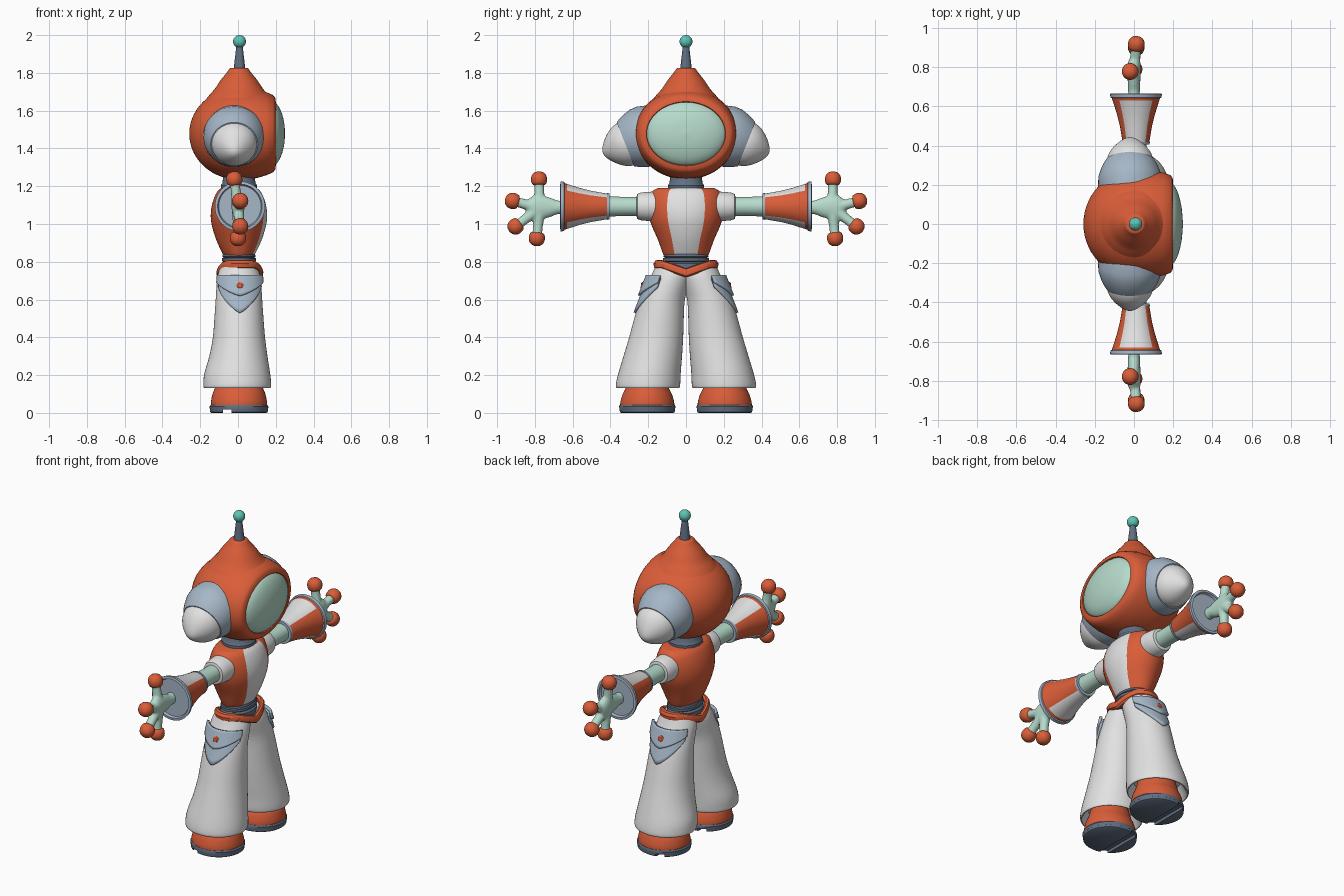
import bpy, bmesh, math
from mathutils import Matrix, Vector

cube = bpy.data.objects.get("Cube")
if cube:
    bpy.data.objects.remove(cube, do_unlink=True)


def material(name, r, g, b):
    m = bpy.data.materials.new(name)
    m.use_nodes = True
    m.diffuse_color = (r, g, b, 1)
    m.node_tree.nodes["Principled BSDF"].inputs["Base Color"].default_value = (r, g, b, 1)
    return m


ORANGE = material("orange", .70, .11, .04)
WHITE = material("white", .76, .76, .76)
BLUE = material("pale_blue_grey", .38, .47, .57)
SLATE = material("slate", .12, .16, .22)
MINT = material("mint", .47, .71, .60)
TEAL = material("teal", .11, .56, .46)

# Orientation of a loft: its local z runs along world x or world y
ALONG_X = Matrix(((0, 0, 1), (1, 0, 0), (0, 1, 0))).to_4x4()
ALONG_Y = Matrix(((0, 1, 0), (0, 0, 1), (1, 0, 0))).to_4x4()
SIDES = (("left", 1), ("right", -1))
MADE = []


def mirror(s):
    return Matrix.Diagonal((1, s, 1, 1))


def aim(start, direction):
    turn = Vector(direction).to_track_quat('Z', 'Y').to_matrix().to_4x4()
    return Matrix.Translation(start) @ turn


def refine(rings, n):
    """Smooth the profile with a Catmull-Rom curve."""
    out = []
    for i in range(len(rings) - 1):
        p = [rings[max(0, min(len(rings) - 1, i + k))] for k in (-1, 0, 1, 2)]
        for j in range(n):
            t = j / n
            out.append([max(.5 * (2 * b + (c - a) * t + (2 * a - 5 * b + 4 * c - d) * t ** 2
                                  + (3 * b - a - 3 * c + d) * t ** 3), 0 if q in (1, 2) else -9)
                        for q, (a, b, c, d) in enumerate(zip(*p))])
    return out + [rings[-1]]


def finish(bm, name, mats, matrix=None):
    bmesh.ops.remove_doubles(bm, verts=bm.verts, dist=.0003)
    if matrix:
        bm.transform(matrix)
    bmesh.ops.recalc_face_normals(bm, faces=bm.faces)
    me = bpy.data.meshes.new(name)
    bm.to_mesh(me)
    bm.free()
    ob = bpy.data.objects.new(name, me)
    bpy.context.collection.objects.link(ob)
    for m in mats:
        me.materials.append(m)
    MADE.append(ob)
    return ob


def add_loft(bm, rings, segs=48, caps=True, rule=None, matrix=None):
    """Rings are (height, radius a, radius b, centre a, centre b)."""
    loops = []
    for z, ra, rb, ca, cb in rings:
        loop = []
        for i in range(segs):
            a = math.tau * i / segs
            co = Vector((ca + ra * math.cos(a), cb + rb * math.sin(a), z))
            loop.append(bm.verts.new(matrix @ co if matrix else co))
        loops.append(loop)
    for k in range(len(loops) - 1):
        for i in range(segs):
            j = (i + 1) % segs
            f = bm.faces.new((loops[k][i], loops[k][j], loops[k + 1][j], loops[k + 1][i]))
            if rule:
                f.material_index = rule((rings[k][0] + rings[k + 1][0]) / 2, math.tau * (i + .5) / segs)
    if caps:
        for loop, ring in ((loops[0], rings[0]), (loops[-1], rings[-1])):
            if ring[1] > .001:
                bm.faces.new(loop)


def full(rings):
    """Complete short rings: (h, r) or (h, a, b) to five values."""
    return [(r[0], r[1], r[1], 0, 0) if len(r) == 2 else tuple(r) + (0,) * (5 - len(r)) for r in rings]


def loft(name, rings, mats, matrix=None, smooth=1, segs=48, caps=True, rule=None):
    rings = full(rings)
    bm = bmesh.new()
    add_loft(bm, refine(rings, smooth) if smooth > 1 else rings, segs, caps, rule)
    return finish(bm, name, mats, matrix)


def ball(steps=10):
    return [(-math.cos(math.pi * i / steps), math.sin(math.pi * i / steps)) for i in range(steps + 1)]


# Head shell, visor, crown and antenna
HEAD = Matrix.Translation((0, 0, 1.478)) @ ALONG_X
back = [(-.258 * math.cos(a), .27 * math.sin(a), .242 * math.sin(a))
        for a in (math.pi / 2 * i / 14 for i in range(15))]
loft("head_shell", back + [(.05, .272, .24), (.1, .27, .235), (.15, .262, .22), (.185, .25, .205),
                           (.197, .235, .19), (.2, .21, .17), (.18, .2, .16)], [ORANGE], HEAD, segs=64)
loft("visor", [(.17, .209, .168), (.195, .207, .166), (.222, .165, .132), (.242, .09, .072),
               (.25, 0, 0)], [MINT], HEAD, smooth=4, segs=64)
loft("head_crown", [(1.64, .19), (1.685, .155), (1.715, .128), (1.76, .098), (1.8, .066), (1.82, .052),
                    (1.826, .045)], [ORANGE], Matrix.Translation((.005, 0, 0)), smooth=3)
loft("antenna_rod", [(1.82, .031), (1.94, .017)], [SLATE], Matrix.Translation((.008, 0, 0)), segs=24)
loft("antenna_ball", ball(14), [TEAL],
     Matrix.Translation((.008, 0, 1.966)) @ Matrix.Scale(.034, 4), segs=24)

# Neck, torso with front stripe, waist
loft("neck", [(1.16, .085), (1.175, .085), (1.19, .096), (1.205, .096), (1.215, .088), (1.26, .082)],
     [SLATE], Matrix.Translation((.005, 0, 0)))
loft("torso", [(.83, .078, .115), (.85, .09, .125), (.92, .122, .15), (1.0, .145, .185), (1.06, .149, .198),
               (1.12, .138, .198), (1.17, .116, .182), (1.19, .095, .15)],
     [ORANGE, WHITE], Matrix.Translation((.005, 0, 0)), smooth=3,
     rule=lambda t, a: int(math.cos(a) > math.cos(math.pi / 6)))
loft("waist", [(.73, .1, .11), (.79, .095, .115), (.8, .085, .11), (.805, .09, .122), (.82, .09, .122),
               (.823, .08, .11), (.827, .088, .12), (.842, .085, .115)],
     [SLATE], Matrix.Translation((.005, 0, 0)))

# Belt dipping to a point at front and back
belt = loft("belt", [(.765, .1, .14), (.762, .112, .155), (.77, .122, .169), (.79, .124, .172),
                     (.806, .117, .163), (.81, .106, .148), (.802, .096, .136), (.765, .1, .14)],
            [ORANGE], Matrix.Translation((.01, 0, 0)), caps=False, segs=64)
for v in belt.data.vertices:
    v.co.z -= .045 * max(0, 1 - abs(v.co.y) / .13)


def hip_flap(name, s, top, point, corner, offset):
    """Pointed cloth flap wrapped round the outside of the hip."""
    bm = bmesh.new()
    n, m = 24, 8
    grid = []
    for i in range(n + 1):
        u = 2 * i / n - 1
        a = math.radians(64) * u
        low = point + (corner - point) * abs(u) ** 1.3
        row = []
        for j in range(m + 1):
            z = top + (low - top) * j / m
            k = (.72 - z) / .19
            row.append(bm.verts.new((.01 + (.112 + .012 * k + offset) * math.sin(a),
                                     .085 + .052 * k + (.105 + .022 * k + offset) * math.cos(a), z)))
        grid.append(row)
    for i in range(n):
        for j in range(m):
            bm.faces.new((grid[i][j], grid[i + 1][j], grid[i + 1][j + 1], grid[i][j + 1]))
    ob = finish(bm, name, [BLUE], mirror(s))
    mod = ob.modifiers.new("thickness", 'SOLIDIFY')
    mod.thickness, mod.offset = .016, 0


FINGERS = ((-.02, .778, 1.24), (.012, .92, 1.123), (.012, .905, .985), (0, .79, .921))

for side, s in SIDES:
    M = mirror(s)

    # Ear cup and pointed cap
    ear = M @ aim((-.02, .2, 1.47), (0, .93, -.37))
    loft("ear_cup_" + side, [(-.05, .15), (.0, .163), (.04, .162), (.08, .15), (.11, .137), (.13, .125),
                             (.13, .112)], [BLUE], ear)
    loft("ear_cap_" + side, [(.11, .119), (.135, .119), (.17, .107), (.205, .082), (.235, .05), (.254, .02),
                             (.258, 0)], [WHITE], ear, smooth=3)

    # Shoulder, arm and flared cuff
    arm = M @ Matrix.Translation((.01, 0, 1.093)) @ ALONG_Y
    loft("shoulder_" + side, [(.15, .08), (.2, .077), (.24, .073), (.258, .066), (.262, .05)], [WHITE], arm)
    loft("arm_" + side, [(.2, .052), (.3, .05), (.43, .054)], [MINT], arm, smooth=3)
    loft("cuff_" + side, [(.415, .067), (.43, .07), (.5, .082), (.56, .097), (.63, .119), (.645, .124)],
         [ORANGE, WHITE], arm,
         rule=lambda t, a: int(abs(math.cos(a)) > abs(math.sin(a)) and t < .635))
    loft("cuff_inner_ring_" + side, [(.405, .06), (.405, .069), (.418, .071), (.418, .06)], [BLUE], arm)
    loft("cuff_outer_ring_" + side, [(.642, .12), (.645, .13), (.664, .133), (.666, .118), (.652, .112)],
         [BLUE], arm)

    # Hand: palm and fingers fused into one skin, with ball tips
    bm = bmesh.new()
    palm = full([(.63, .036, .03), (.68, .036, .03), (.72, .052, .032), (.77, .066, .034), (.81, .062, .034),
                 (.84, .04, .026), (.85, 0, 0)])
    add_loft(bm, palm, 24, matrix=M @ Matrix.Translation((.0, 0, 1.088)) @ ALONG_Y)
    root = Vector((0, .775, 1.083))
    for i, tip in enumerate(FINGERS):
        d = Vector(tip) - root
        size = d.length
        finger = M @ aim(root, d)
        add_loft(bm, full([(0, .034), (size * .5, .027), (size * .75, .026), (size, .03)]), 16, matrix=finger)
        cap = [(size - .034, .026), (size - .028, .037), (size - .005, .043), (size + .018, .038),
               (size + .034, .022), (size + .039, 0)]
        loft("fingertip_%d_%s" % (i + 1, side), cap, [ORANGE], finger, smooth=2, segs=24)
    hand = finish(bm, "hand_" + side, [MINT])
    fuse = hand.modifiers.new("fuse", 'REMESH')
    fuse.mode, fuse.voxel_size, fuse.use_smooth_shade = 'VOXEL', .007, True
    soften = hand.modifiers.new("soften", 'SMOOTH')
    soften.factor, soften.iterations = .5, 6

    # Flared trouser leg, open and hollow at the hem
    loft("trouser_leg_" + side,
         [(.2, .13, .13, 0, .2), (.137, .165, .155, -.003, .2), (.135, .178, .168, -.004, .202),
          (.16, .179, .17, -.004, .2), (.21, .174, .165, -.004, .193), (.3, .154, .155, .002, .176),
          (.4, .138, .143, .005, .158), (.5, .13, .131, .005, .143), (.6, .123, .119, .005, .125),
          (.68, .118, .112, .005, .095), (.73, .112, .106, .005, .076), (.775, .095, .095, .005, .068)],
         [WHITE], M, smooth=3)

    # Hip flaps and button
    hip_flap("hip_pocket_" + side, s, .715, .53, .665, .006)
    hip_flap("hip_flap_" + side, s, .727, .62, .69, .018)
    loft("hip_button_" + side, [(0, .02), (.012, .019), (.017, .012)], [ORANGE],
         M @ aim((.01, .222, .672), (0, 1, .15)), segs=12)

    # Boot, sole and split tread
    foot = M @ Matrix.Translation((.005, .205, 0))
    loft("boot_" + side, [(.035, .148, .143), (.06, .148, .142), (.1, .14, .13), (.13, .128, .115),
                          (.19, .11, .1)], [ORANGE], foot, smooth=3)
    loft("sole_" + side, [(.018, .154, .147), (.034, .156, .149), (.042, .15, .145)], [SLATE], foot)
    for part, x, keep in (("heel", -.085, -1), ("toe", -.04, 1)):
        bm = bmesh.new()
        add_loft(bm, full([(0, .146, .139), (.004, .152, .145), (.02, .154, .147)]))
        cut = bmesh.ops.bisect_plane(bm, geom=bm.verts[:] + bm.edges[:] + bm.faces[:], plane_co=(x, 0, 0),
                                     plane_no=(-keep, 0, 0), clear_outer=True)
        bmesh.ops.holes_fill(bm, edges=[e for e in bm.edges if e.is_boundary])
        finish(bm, "%s_tread_%s" % (part, side), [SLATE], foot)

# Smooth shading with crisp edges
bpy.ops.object.select_all(action='DESELECT')
for ob in MADE:
    ob.select_set(True)
bpy.context.view_layer.objects.active = MADE[0]
bpy.ops.object.shade_smooth_by_angle(angle=math.radians(35))
